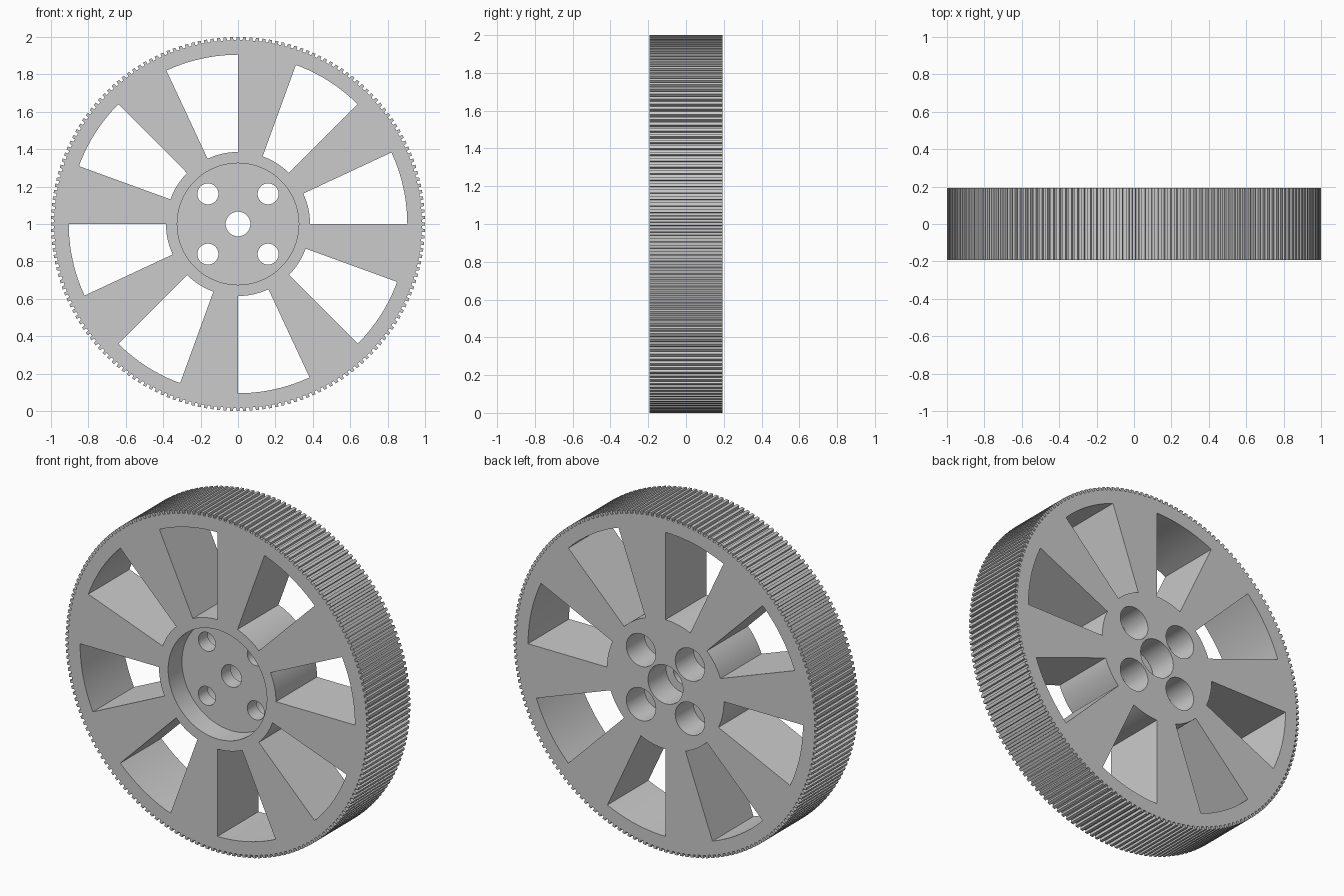
import bpy, bmesh
from math import sin, cos, radians, tau

if "Cube" in bpy.data.objects:
    bpy.data.objects.remove(bpy.data.objects["Cube"])

HALF = 0.193      # half the wheel width
CZ = 1.0          # axle height
TEETH = 180


def polar(r, a, cx=0.0, cz=0.0):
    return (cx + r * cos(a), cz + r * sin(a))


def circle(r, cx=0.0, cz=0.0, n=48):
    return [polar(r, tau * i / n, cx, cz) for i in range(n)]


def prisms(name, profiles, y0, y1):
    """Extrude closed x-z profiles from y0 to y1 into one object."""
    bm = bmesh.new()
    for pts in profiles:
        a = [bm.verts.new((x, y0, z + CZ)) for x, z in pts]
        b = [bm.verts.new((x, y1, z + CZ)) for x, z in pts]
        bm.faces.new(a)
        bm.faces.new(b[::-1])
        for i in range(len(pts)):
            j = (i + 1) % len(pts)
            bm.faces.new((a[j], a[i], b[i], b[j]))
    bmesh.ops.recalc_face_normals(bm, faces=bm.faces)
    me = bpy.data.meshes.new(name)
    bm.to_mesh(me)
    bm.free()
    ob = bpy.data.objects.new(name, me)
    bpy.context.collection.objects.link(ob)
    return ob


# toothed wheel body
step = tau / TEETH
outline = []
for i in range(TEETH):
    a = i * step
    outline += [polar(0.983, a - 0.28 * step), polar(1.0, a - 0.24 * step),
                polar(1.0, a + 0.24 * step), polar(0.983, a + 0.28 * step)]
wheel = prisms("toothed_wheel", [outline], -HALF, HALF)

# eight wedge windows between the spokes
windows = []
for k in range(8):
    angles = [radians(45 * k + 25 * i / 10) for i in range(11)]
    windows.append([polar(0.905, a) for a in angles] +
                   [polar(0.385, a) for a in reversed(angles)])

# hub recess, bolt holes and their wider bores from the back
bolts = [(sx * 0.161, sz * 0.161) for sx in (-1, 1) for sz in (-1, 1)]
holes = [circle(0.066)] + [circle(0.056, x, z) for x, z in bolts]
bores = [circle(0.115)] + [circle(0.097, x, z) for x, z in bolts]

cutters = [
    prisms("window_cutter", windows, -0.5, 0.5),
    prisms("recess_cutter", [circle(0.325, n=96)], -0.5, -HALF + 0.13),
    prisms("bore_cutter", bores, HALF - 0.17, 0.5),
    prisms("hole_cutter", holes, -0.6, 0.6),
]

bpy.context.view_layer.objects.active = wheel
for c in cutters:
    c.hide_render = True
    mod = wheel.modifiers.new(c.name, 'BOOLEAN')
    mod.operation = 'DIFFERENCE'
    mod.solver = 'EXACT'
    mod.object = c
    bpy.ops.object.modifier_apply(modifier=mod.name)
for c in cutters:
    bpy.data.objects.remove(c)

bpy.ops.object.select_all(action='DESELECT')
wheel.select_set(True)
bpy.ops.object.shade_smooth_by_angle(angle=radians(25))
